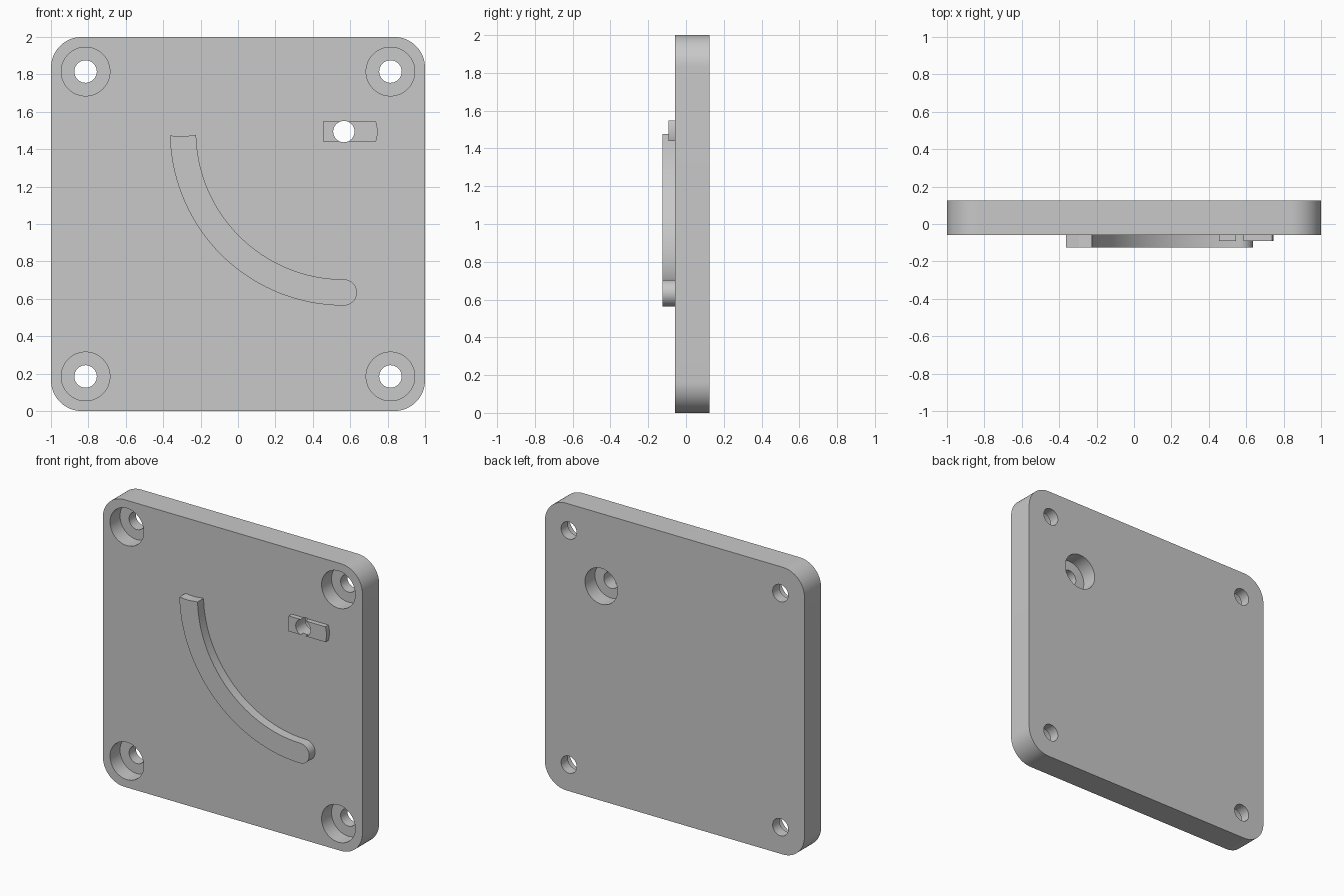
import bpy
import bmesh
from math import cos, sin, pi, sqrt, atan2, asin

cube = bpy.data.objects.get("Cube")
if cube:
    bpy.data.objects.remove(cube, do_unlink=True)

# Material
grey = bpy.data.materials.new("plain grey")
grey.use_nodes = True
COLOUR = (0.58, 0.58, 0.58, 1)
grey.diffuse_color = COLOUR
grey.node_tree.nodes["Principled BSDF"].inputs["Base Color"].default_value = COLOUR

# Depth layers along y
BACK, FACE, BLOCK_FRONT, RAIL_FRONT = 0.125, -0.059, -0.092, -0.125
BORE_DEPTH = 0.11
PIVOT = (0.566, 1.494)
HOLE_R, BORE_R = 0.06, 0.13


def arc(centre, radius, start, end, steps):
    """Points along an arc in the xz plane."""
    angles = [start + (end - start) * i / steps for i in range(steps + 1)]
    return [(centre[0] + radius * cos(a), centre[1] + radius * sin(a)) for a in angles]


def prism(name, outline, y0, y1):
    """Closed xz outline extruded from y0 to y1."""
    bm = bmesh.new()
    face = bm.faces.new([bm.verts.new((x, y0, z)) for x, z in outline])
    result = bmesh.ops.extrude_face_region(bm, geom=[face])
    moved = [v for v in result["geom"] if isinstance(v, bmesh.types.BMVert)]
    bmesh.ops.translate(bm, verts=moved, vec=(0, y1 - y0, 0))
    bmesh.ops.recalc_face_normals(bm, faces=bm.faces)
    mesh = bpy.data.meshes.new(name)
    bm.to_mesh(mesh)
    bm.free()
    mesh.materials.append(grey)
    obj = bpy.data.objects.new(name, mesh)
    bpy.context.collection.objects.link(obj)
    return obj


def select(obj):
    bpy.ops.object.select_all(action="DESELECT")
    obj.select_set(True)
    bpy.context.view_layer.objects.active = obj


def drill(obj, centre, radius, y0, y1):
    """Cut a round hole along y."""
    cutter = prism("drill", arc(centre, radius, 0, 2 * pi, 64)[:-1], y0, y1)
    cutter.hide_render = True
    mod = obj.modifiers.new("hole", "BOOLEAN")
    mod.operation = "DIFFERENCE"
    mod.solver = "EXACT"
    mod.object = cutter
    select(obj)
    bpy.ops.object.modifier_apply(modifier=mod.name)
    bpy.data.objects.remove(cutter, do_unlink=True)


# Rounded square plate
R = 0.165
outline = []
for i, (sx, sz) in enumerate([(1, 1), (-1, 1), (-1, -1), (1, -1)]):
    outline += arc((sx * (1 - R), 1 + sz * (1 - R)), R, i * pi / 2, (i + 1) * pi / 2, 16)
plate = prism("plate", outline, FACE, BACK)

# Counterbored corner holes, opening to the front
for x in (-0.815, 0.815):
    for z in (0.185, 1.815):
        drill(plate, (x, z), BORE_R, FACE - 0.1, FACE + BORE_DEPTH)
        drill(plate, (x, z), HOLE_R, FACE - 0.1, BACK + 0.1)

# Pivot hole, counterbored from the back
PIVOT_R = 0.057
drill(plate, PIVOT, 0.125, BACK - BORE_DEPTH, BACK + 0.1)
drill(plate, PIVOT, PIVOT_R, FACE - 0.1, BACK + 0.1)

# Curved guide rail, a quarter turn around the pivot with round ends
MID, HALF = 0.86, 0.07
start, end = pi + 0.023, 1.5 * pi
start_cap = (PIVOT[0] + MID * cos(start), PIVOT[1] + MID * sin(start))
end_cap = (PIVOT[0], PIVOT[1] - MID)
rail_outline = arc(PIVOT, MID + HALF, start, end, 56)
rail_outline += arc(end_cap, HALF, end, end + pi, 20)[1:-1]
rail_outline += arc(PIVOT, MID - HALF, end, start, 56)
rail_outline += arc(start_cap, HALF, start - pi, start - 2 * pi, 20)[-2:0:-1]
rail = prism("guide_rail", rail_outline, RAIL_FRONT, FACE)

# Small stop block, flat on one end and curved about the pivot on the other
HALF_Z, REACH = 0.0535, 0.18
tilt = asin(HALF_Z / REACH)
block_outline = arc(PIVOT, REACH, -tilt, tilt, 10)
block_outline += [(0.455, PIVOT[1] + HALF_Z), (0.455, PIVOT[1] - HALF_Z)]
block = prism("stop_block", block_outline, BLOCK_FRONT, FACE)
drill(block, PIVOT, PIVOT_R, BLOCK_FRONT - 0.1, FACE + 0.1)

for part in (plate, rail, block):
    select(part)
    bpy.ops.object.shade_smooth_by_angle(angle=pi / 6)
